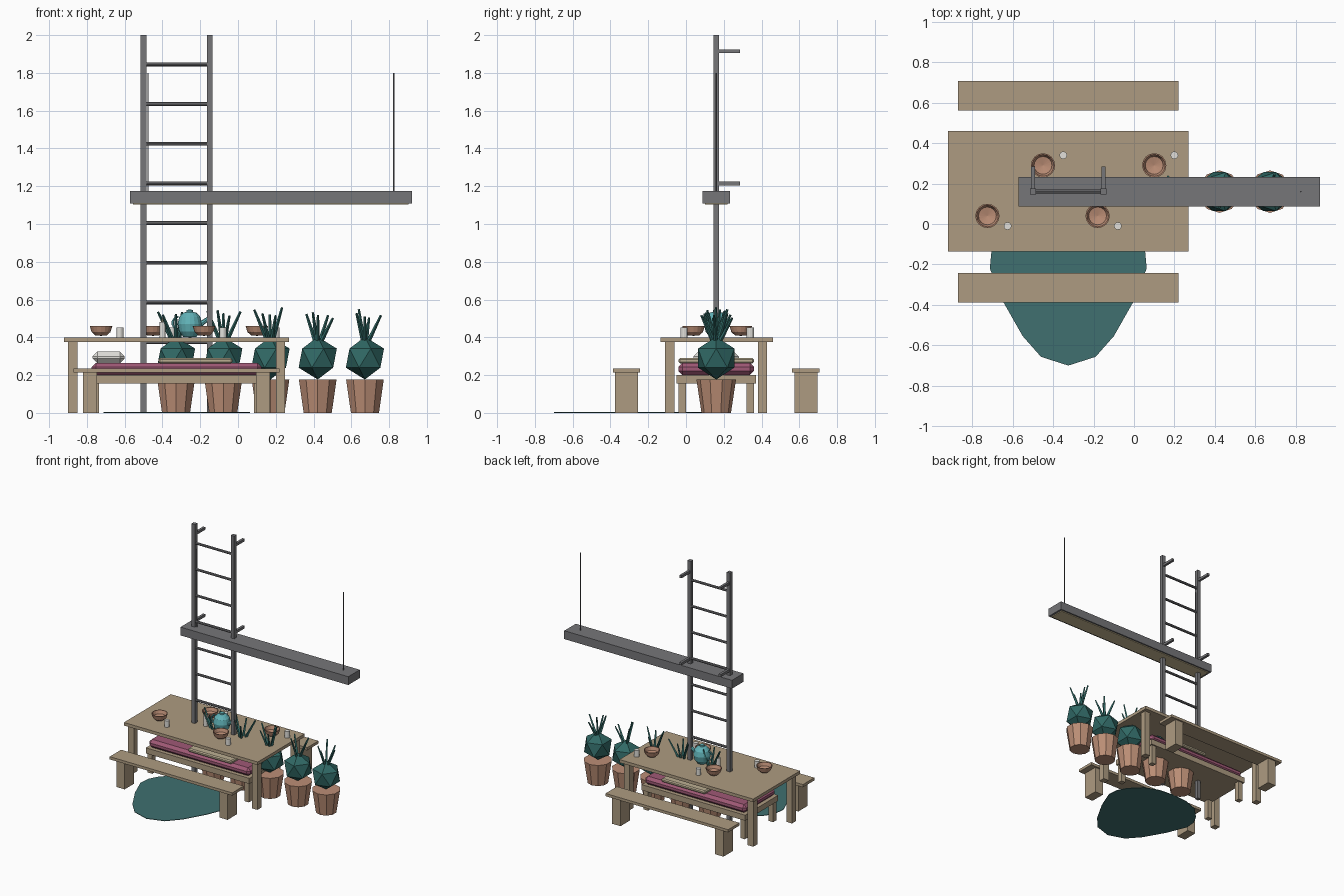
import bpy, bmesh, math, random
from mathutils import Vector

if "Cube" in bpy.data.objects:
    bpy.data.objects.remove(bpy.data.objects["Cube"])

random.seed(4)


def mat(name, r, g, b):
    m = bpy.data.materials.new(name)
    m.diffuse_color = (r, g, b, 1)
    m.use_nodes = True
    m.node_tree.nodes["Principled BSDF"].inputs["Base Color"].default_value = m.diffuse_color
    return m


WOOD = mat("wood", .42, .33, .22)
METAL = mat("dark_metal", .18, .18, .19)
CLAY = mat("clay", .5, .27, .18)
LEAF = mat("leaf", .03, .14, .13)
RUG = mat("rug_teal", .05, .16, .16)
PINK = mat("mattress_pink", .35, .10, .18)
CREAM = mat("throw_cream", .5, .43, .29)
WHITE = mat("white", .75, .74, .70)
GLOW = mat("diffuser", .6, .5, .3)
TEAL = mat("teapot_teal", .12, .45, .48)


def finish(name, bm, material, smooth=False):
    bmesh.ops.recalc_face_normals(bm, faces=bm.faces)
    me = bpy.data.meshes.new(name)
    bm.to_mesh(me)
    bm.free()
    me.materials.append(material)
    ob = bpy.data.objects.new(name, me)
    bpy.context.collection.objects.link(ob)
    if smooth:
        for p in me.polygons:
            p.use_smooth = True
    return ob


def box(name, x0, x1, y0, y1, z0, z1, material, bevel=0):
    bm = bmesh.new()
    bmesh.ops.create_cube(bm, size=1)
    for v in bm.verts:
        v.co = Vector(((x0 + x1) / 2 + v.co.x * (x1 - x0),
                       (y0 + y1) / 2 + v.co.y * (y1 - y0),
                       (z0 + z1) / 2 + v.co.z * (z1 - z0)))
    if bevel:
        bmesh.ops.bevel(bm, geom=bm.edges[:], offset=bevel, segments=1, affect='EDGES')
    return finish(name, bm, material)


def rod(name, a, b, r0, r1, sides, material):
    a, b = Vector(a), Vector(b)
    bm = bmesh.new()
    bmesh.ops.create_cone(bm, cap_ends=True, segments=sides, radius1=r0, radius2=r1,
                          depth=(b - a).length)
    rot = Vector((0, 0, 1)).rotation_difference(b - a).to_matrix()
    for v in bm.verts:
        v.co = rot @ v.co + (a + b) / 2
    return finish(name, bm, material)


def lathe(name, x, y, profile, sides, material):
    bm = bmesh.new()
    vs = [bm.verts.new((r, 0, z)) for r, z in profile]
    es = [bm.edges.new(p) for p in zip(vs, vs[1:])]
    bmesh.ops.spin(bm, geom=vs + es, cent=(0, 0, 0), axis=(0, 0, 1),
                   angle=math.tau, steps=sides)
    bmesh.ops.remove_doubles(bm, verts=bm.verts, dist=1e-4)
    bmesh.ops.translate(bm, verts=bm.verts, vec=(x, y, 0))
    return finish(name, bm, material)


CX, CY = -.325, .16    # centre of the dining group

# dining table
box("table_top", -.92, .27, -.135, .46, .375, .40, WOOD)
for sx in (-1, 1):
    for sy in (-1, 1):
        x, y = CX + sx * .55, CY + sy * .245
        box("table_leg", x - .025, x + .025, y - .025, y + .025, 0, .375, WOOD)

# benches on both long sides
for sy in (-1, 1):
    y = CY + sy * .475
    box("bench_seat", CX - .545, CX + .545, y - .0725, y + .0725, .213, .235, WOOD)
    for sx in (-1, 1):
        x = CX + sx * .458
        box("bench_leg", x - .037, x + .037, y - .06, y + .06, 0, .213, WOOD)

# daybed under the table
box("daybed_frame", CX - .46, CX + .46, CY - .21, CY + .21, .155, .20, WOOD)
for sx in (-1, 1):
    for sy in (-1, 1):
        x, y = CX + sx * .43, CY + sy * .18
        box("daybed_leg", x - .02, x + .02, y - .02, y + .02, 0, .155, WOOD)
box("mattress", CX - .45, CX + .45, CY - .2, CY + .2, .20, .265, PINK, .022)
box("throw_blanket", -.42, -.03, CY - .2, CY + .2, .262, .29, CREAM, .008)
box("pillow", -.77, -.60, CY - .12, CY + .12, .262, .325, WHITE, .026)

# floor rug: half outline mirrored about its long axis
half = [(0, -.70), (.135, -.657), (.225, -.555), (.322, -.385), (.388, -.22),
        (.38, -.135), (.34, -.06), (.25, .03), (.13, .075)]
outline = half + [(0, .085)] + [(-x, y) for x, y in reversed(half[1:])]
bm = bmesh.new()
face = bm.faces.new([bm.verts.new((CX + x, y, 0)) for x, y in outline])
ext = bmesh.ops.extrude_face_region(bm, geom=[face])
for v in ext["geom"]:
    if isinstance(v, bmesh.types.BMVert):
        v.co.z = .004
finish("rug", bm, RUG)

# row of potted plants
for i in range(5):
    x = -.328 + i * .25
    rod("pot", (x, CY, 0), (x, CY, .178), .078, .105, 10, CLAY)
    bm = bmesh.new()
    bmesh.ops.create_icosphere(bm, subdivisions=1, radius=.113)
    for v in bm.verts:
        v.co += Vector((x, CY, .29))
    finish("foliage", bm, LEAF)
    for k in range(5):
        a = k * math.tau / 5 + random.uniform(-.5, .5)
        t = random.uniform(.25, .52)
        d = Vector((math.sin(t) * math.cos(a), math.sin(t) * math.sin(a), math.cos(t)))
        base = Vector((x, CY, .34)) + d * .03
        rod("leaf_spike", base, base + d * random.uniform(.15, .2), .012, .006, 4, LEAF)

# ladder with wall brackets
for x in (-.5, -.15):
    box("ladder_rail", x - .015, x + .015, CY - .015, CY + .015, 0, 2, METAL)
    for z in (1.215, 1.915):
        box("wall_bracket", x - .01, x + .01, CY, .285, z - .01, z + .01, METAL)
for i in range(9):
    z = .165 + i * .21
    rod("ladder_rung", (-.5, CY, z), (-.15, CY, z), .01, .01, 8, METAL)

# hanging linear lamp
box("lamp_housing", -.572, .92, CY - .073, CY + .073, 1.108, 1.175, METAL)
box("lamp_diffuser", -.555, .903, CY - .06, CY + .06, 1.102, 1.11, GLOW)
for x in (-.476, .825):
    rod("lamp_cable", (x, CY, 1.17), (x, CY, 1.8), .004, .004, 6, METAL)

# bowls with a cup beside each
for x, y, s in ((-.725, .04, -1), (-.18, .04, -1), (-.45, .29, 1), (.10, .29, 1)):
    lathe("bowl", x, y, [(0, .408), (.03, .41), (.05, .428), (.06, .46),
                         (.054, .46), (.044, .434), (0, .425)], 16, CLAY)
    rod("cup", (x + .1, y + s * .05, .40), (x + .1, y + s * .05, .452), .019, .019, 12, WHITE)

# candle
rod("candle", (-.40, CY, .40), (-.40, CY, .482), .016, .016, 12, WHITE)
rod("candle_flame", (-.40, CY, .482), (-.40, CY, .505), .007, .001, 8, GLOW)

# teapot
TX = -.255
lathe("teapot_body", TX, CY, [(0, .40), (.035, .402), (.056, .43), (.065, .47), (.056, .508),
                              (.035, .53), (.018, .535), (.018, .545), (0, .547)], 16, TEAL)
rod("teapot_spout", (TX + .05, CY, .465), (TX + .105, CY, .505), .016, .009, 8, TEAL)
pts = [(TX + math.cos(a) * .032 - .06, CY, .475 + math.sin(a) * .035)
       for a in [math.radians(90 + 36 * k) for k in range(6)]]
for a, b in zip(pts, pts[1:]):
    rod("teapot_handle", a, b, .006, .006, 6, TEAL)
